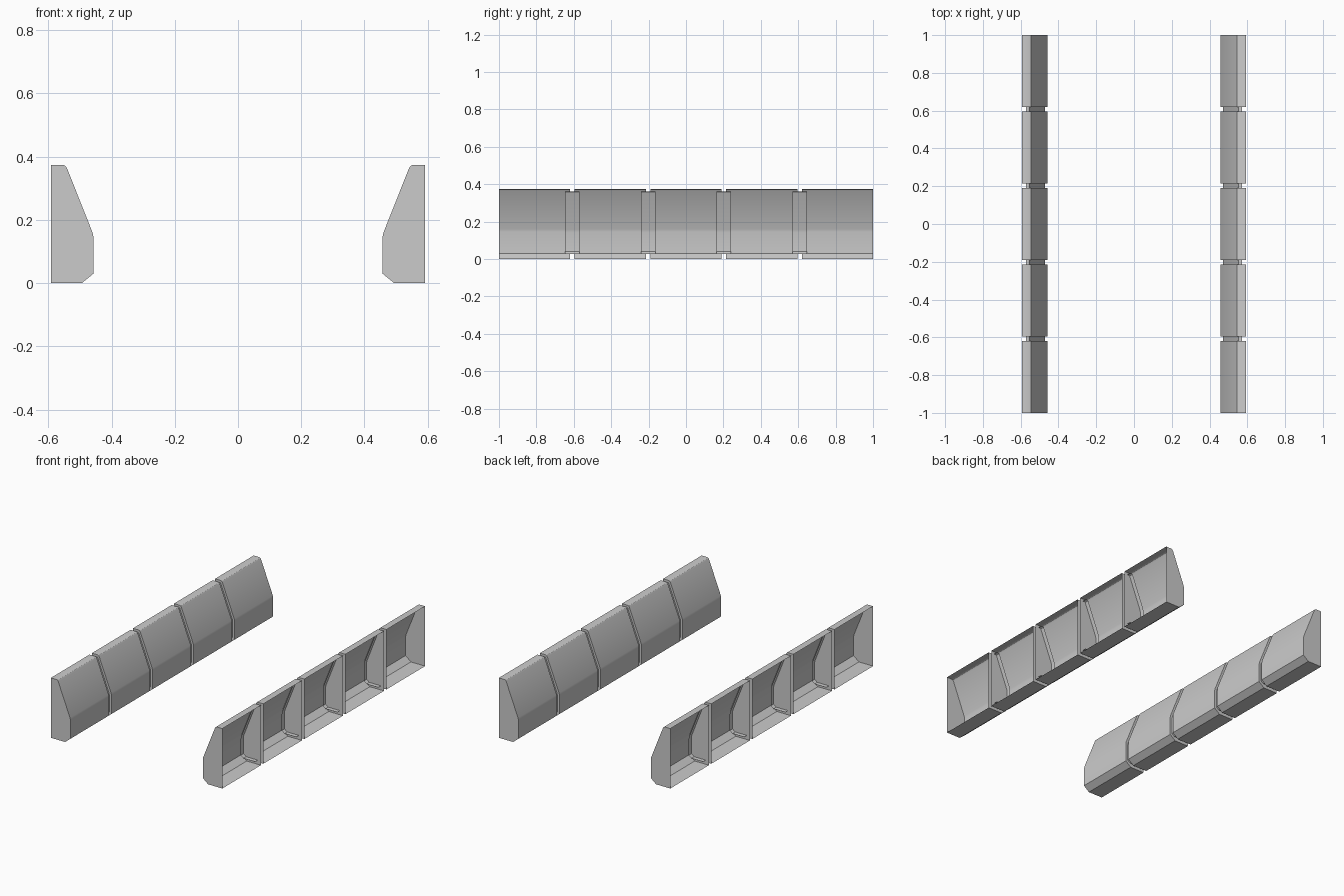
import bpy, bmesh

if "Cube" in bpy.data.objects:
    bpy.data.objects.remove(bpy.data.objects["Cube"])

# Right-hand cross-sections (x, z), running from the open outer edge over the top and round to the floor
SHELL = [(0.592, 0.374), (0.553, 0.374), (0.546, 0.371), (0.541, 0.364),
         (0.460, 0.160), (0.457, 0.145), (0.457, 0.030), (0.494, 0.0), (0.592, 0.0)]
STRIP = [(0.571, 0.360), (0.558, 0.360), (0.553, 0.357), (0.474, 0.157),
         (0.471, 0.142), (0.471, 0.040), (0.490, 0.026), (0.571, 0.026)]
GAP = 0.024
LENGTH = (2 - 4 * GAP) / 5
PITCH = LENGTH + GAP


def open_shell(name, profile, side, y, length, caps):
    """Extrude a profile along y, leaving its outer side open."""
    bm = bmesh.new()
    a, b = [[bm.verts.new((side * px, y + s * length / 2, pz)) for px, pz in profile]
            for s in (-1, 1)]
    for i in range(len(profile) - 1):
        bm.faces.new((a[i], a[i + 1], b[i + 1], b[i]))
    if caps:
        bm.faces.new(a[::-1])
        bm.faces.new(b)
    if side < 0:
        bmesh.ops.reverse_faces(bm, faces=bm.faces[:])
    # make the faces point away from the hollow
    bm.normal_update()
    top = max(bm.faces, key=lambda f: f.calc_center_median().z)
    if top.normal.z < 0:
        bmesh.ops.reverse_faces(bm, faces=bm.faces[:])
    mesh = bpy.data.meshes.new(name)
    bm.to_mesh(mesh)
    bm.free()
    obj = bpy.data.objects.new(name, mesh)
    bpy.context.collection.objects.link(obj)
    bpy.ops.object.select_all(action='DESELECT')
    obj.select_set(True)
    bpy.context.view_layer.objects.active = obj
    bpy.ops.object.shade_smooth_by_angle(angle=0.52)


for side, label in ((-1, "left"), (1, "right")):
    # five skirt panels, hollow towards the outside, with closed ends
    for i in range(5):
        open_shell(f"{label}_panel_{i + 1}", SHELL, side, (i - 2) * PITCH, LENGTH, True)
    # inset joining strips bridging the gaps
    for i in range(4):
        open_shell(f"{label}_joint_{i + 1}", STRIP, side, (i - 1.5) * PITCH, 0.078, False)
